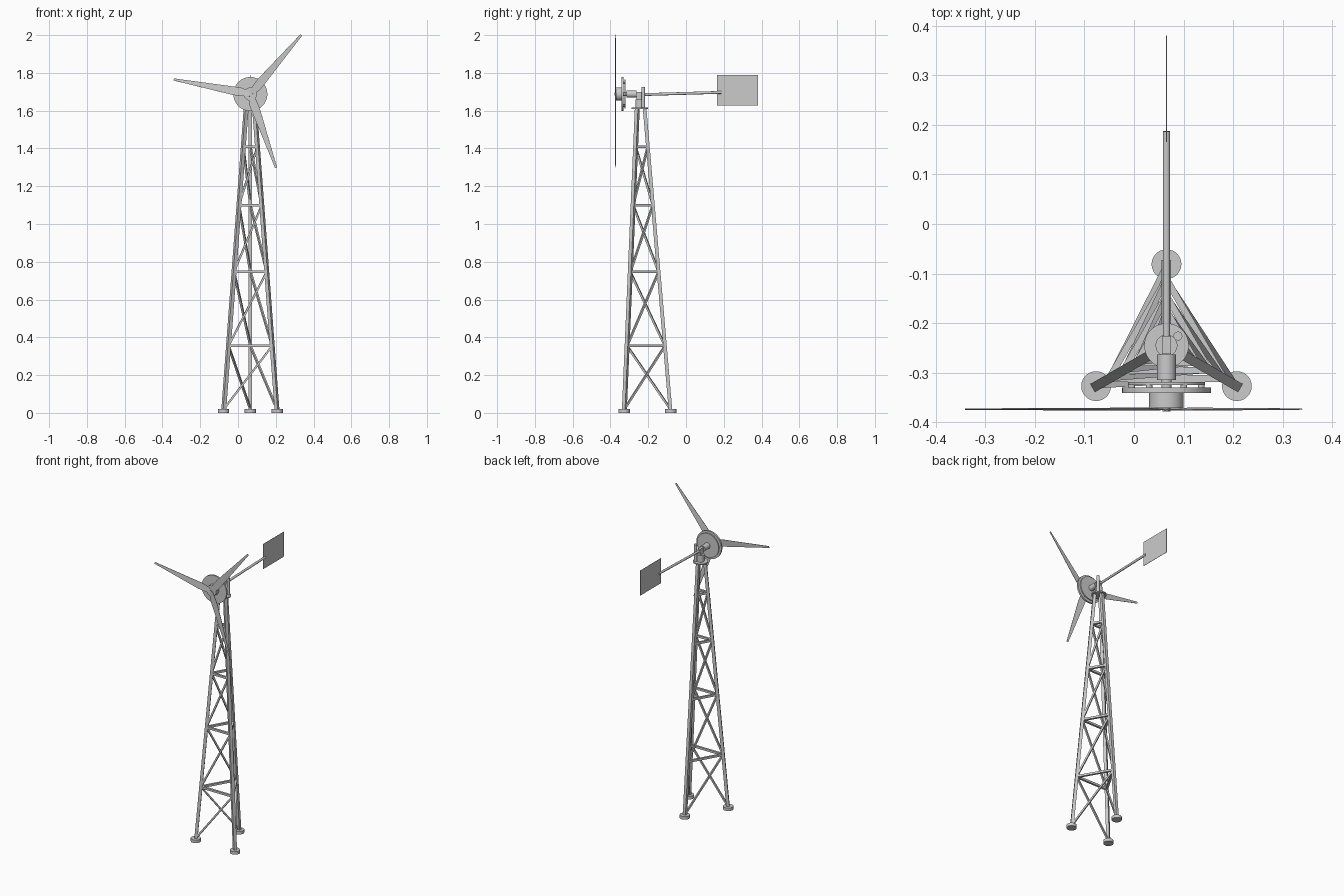
import bpy, bmesh
from math import cos, sin, pi, radians
from mathutils import Vector, Matrix

if "Cube" in bpy.data.objects:
    bpy.data.objects.remove(bpy.data.objects["Cube"])

CX, CY, HUB_Z = 0.0655, -0.245, 1.688


def finish(bm, name):
    bmesh.ops.recalc_face_normals(bm, faces=bm.faces)
    me = bpy.data.meshes.new(name)
    bm.to_mesh(me)
    bm.free()
    ob = bpy.data.objects.new(name, me)
    bpy.context.collection.objects.link(ob)
    return ob


def rod(name, a, b, r, n=24, smooth=True):
    """Cylinder (or prism) running from a to b."""
    a, b = Vector(a), Vector(b)
    d = b - a
    m = Matrix.Translation((a + b) / 2) @ d.to_track_quat('Z', 'Y').to_matrix().to_4x4()
    m = m @ Matrix.Rotation(pi / n, 4, 'Z')
    bm = bmesh.new()
    bmesh.ops.create_cone(bm, cap_ends=True, segments=n, radius1=r, radius2=r,
                          depth=d.length, matrix=m)
    ob = finish(bm, name)
    if smooth:
        bpy.ops.object.select_all(action='DESELECT')
        bpy.context.view_layer.objects.active = ob
        ob.select_set(True)
        bpy.ops.object.shade_smooth_by_angle(angle=radians(35))
    return ob


def box(name, lo, hi):
    lo, hi = Vector(lo), Vector(hi)
    bm = bmesh.new()
    bmesh.ops.create_cube(bm, size=1, matrix=Matrix.Translation((lo + hi) / 2)
                          @ Matrix.Diagonal((*(hi - lo), 1)))
    return finish(bm, name)


def leg_point(i, z):
    """Point on leg i of the tapering tower at height z."""
    r = 0.164 + (0.026 - 0.164) * z / 1.61
    a = radians(90 + 120 * i)
    return Vector((CX + r * cos(a), CY + r * sin(a), z))


# Tower: legs, feet, rings and one diagonal brace per bay
levels = [0.02, 0.355, 0.747, 1.10, 1.41]
for i in range(3):
    j = (i + 1) % 3
    f = leg_point(i, 0)
    rod("tower_foot", f, f + Vector((0, 0, 0.02)), 0.03, 32)
    rod("tower_leg", leg_point(i, 0.01), leg_point(i, 1.61), 0.0135, 4, False)
    for z in levels[1:]:
        rod("ring_bar", leg_point(i, z), leg_point(j, z), 0.0095, 4, False)
    for z0, z1 in zip(levels, levels[1:]):
        rod("brace", leg_point(i, z0), leg_point(j, z1), 0.0075, 4, False)

# Yaw bearing on the tower top
rod("top_plate", (CX, CY, 1.608), (CX, CY, 1.616), 0.045, 32)
rod("yaw_post", (CX, CY, 1.61), (CX, CY, 1.66), 0.022)
box("yaw_block", (CX - 0.009, -0.262, 1.655), (CX + 0.009, -0.226, 1.70))
rod("tail_hinge", (CX + 0.023, -0.226, 1.612), (CX + 0.023, -0.226, 1.725), 0.009)


def along_y(name, y0, y1, r, n=32, dx=0, dz=0):
    rod(name, (CX + dx, y0, HUB_Z + dz), (CX + dx, y1, HUB_Z + dz), r, n)


# Generator: shaft housing, wide front disc and smaller rear disc
along_y("shaft_housing", -0.315, -0.263, 0.019)
along_y("shaft", -0.37, -0.31, 0.010)
along_y("rear_rotor", -0.325, -0.319, 0.078, 48)
along_y("front_rotor", -0.341, -0.330, 0.090, 48)
for k in range(6):
    a = k * pi / 3
    along_y("rotor_stud", -0.335, -0.322, 0.007, 12, 0.07 * cos(a), 0.07 * sin(a))
along_y("blade_hub", -0.371, -0.34, 0.035)
along_y("hub_nut", -0.378, -0.37, 0.008, 6)

# Blades: tapering profile, slightly pitched
profile = [(0.0, -0.012), (0.05, -0.024), (0.09, -0.023), (0.413, -0.006),
           (0.413, 0.005), (0.09, 0.022), (0.05, 0.02), (0.0, 0.012)]
for k in range(3):
    bm = bmesh.new()
    face = bm.faces.new([bm.verts.new((x, -0.001, z)) for x, z in profile])
    ext = bmesh.ops.extrude_face_region(bm, geom=[face])
    bmesh.ops.translate(bm, vec=(0, 0.002, 0),
                        verts=[v for v in ext["geom"] if isinstance(v, bmesh.types.BMVert)])
    bm.transform(Matrix.Translation((CX, -0.3735, HUB_Z))
                 @ Matrix.Rotation(-radians(49.3 + 120 * k), 4, 'Y')
                 @ Matrix.Rotation(radians(5), 4, 'X'))
    finish(bm, "blade")

# Tail boom and vane
rod("tail_boom", (CX, -0.23, 1.685), (CX, 0.187, 1.697), 0.0075, 16)
box("tail_vane", (CX - 0.001, 0.165, 1.627), (CX + 0.001, 0.38, 1.79))
